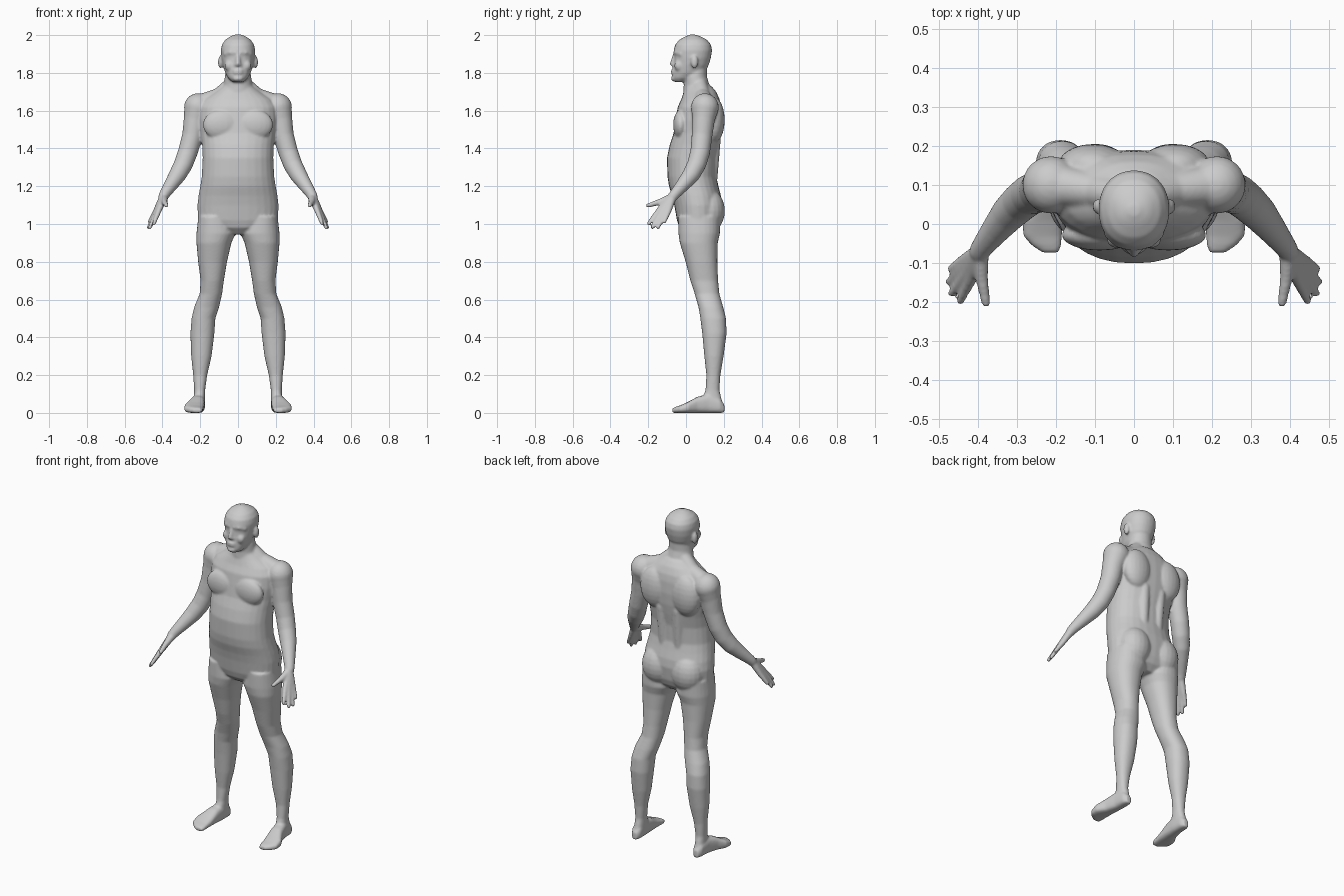
import bpy, bmesh, math
from mathutils import Vector, Matrix

bm = bmesh.new()
SIDES = 28


def loft(sections, power=2.0):
    """Closed skin over sections of (centre, half-axis u, half-axis v)."""
    rings = []
    for c, u, v in sections:
        ring = []
        for i in range(SIDES):
            a = 2 * math.pi * i / SIDES
            p, q = (math.copysign(abs(t) ** (2 / power), t) for t in (math.cos(a), math.sin(a)))
            ring.append(bm.verts.new(Vector(c) + Vector(u) * p + Vector(v) * q))
        rings.append(ring)
    for a, b in zip(rings, rings[1:]):
        for i in range(SIDES):
            j = (i + 1) % SIDES
            bm.faces.new((a[i], a[j], b[j], b[i]))
    bm.faces.new(rings[0])
    bm.faces.new(rings[-1])


def upright(rows, power=2.0):
    """Rows of z, x min, x max, y front, y back."""
    loft([(((a + b) / 2, (f + k) / 2, z), ((b - a) / 2, 0, 0), (0, (k - f) / 2, 0))
          for z, a, b, f, k in rows], power)


def central(rows, power=2.0):
    """Rows of z, half width, y front, y back."""
    upright([(z, -w, w, f, k) for z, w, f, k in rows], power)


def blob(centre, radii):
    m = Matrix.Translation(centre) @ Matrix.Diagonal((*radii, 1))
    bmesh.ops.create_uvsphere(bm, u_segments=20, v_segments=12, radius=1, matrix=m)


def tube(points):
    """Round-ended limb through points of x, y, z, radius."""
    for p in points:
        blob(p[:3], (p[3],) * 3)
    for a, b in zip(points, points[1:]):
        pa, pb = Vector(a[:3]), Vector(b[:3])
        d = (pb - pa).normalized()
        u = d.orthogonal().normalized()
        v = d.cross(u)
        loft([(pa, u * a[3], v * a[3]), (pb, u * b[3], v * b[3])])


# --- Right-hand side parts, mirrored afterwards ---
# leg
upright([(1.04, .03, .210, -.040, .18), (.95, .012, .220, -.040, .180),
         (.90, .035, .220, -.033, .168), (.80, .058, .211, -.002, .166),
         (.70, .075, .198, .023, .170), (.63, .084, .203, .046, .177),
         (.56, .100, .232, .066, .197), (.50, .120, .246, .076, .212),
         (.42, .125, .252, .086, .215), (.30, .140, .248, .097, .199),
         (.20, .163, .237, .108, .182), (.12, .174, .232, .103, .177),
         (.06, .175, .234, .080, .192), (.01, .182, .232, .080, .192)], 2.2)
# foot, running from heel to toes: y, x min, x max, height
loft([(((a + b) / 2, y, h / 2), ((b - a) / 2, 0, 0), (0, 0, h / 2))
      for y, a, b, h in [(.203, .190, .222, .045), (.18, .177, .236, .075),
                         (.12, .174, .242, .10), (.06, .177, .258, .085),
                         (.01, .180, .285, .058), (-.03, .184, .284, .040),
                         (-.055, .186, .262, .032), (-.073, .192, .235, .024)]], 2.8)
# arm and shoulder
tube([(.212, .100, 1.618, .074), (.228, .092, 1.55, .060), (.240, .085, 1.47, .055),
      (.266, .075, 1.38, .052), (.290, .056, 1.315, .050), (.319, .028, 1.262, .046),
      (.350, -.010, 1.215, .038), (.386, -.056, 1.162, .029), (.395, -.070, 1.145, .027)])
# fingers, each running from the wrist through its knuckle so they merge into a palm
for knuckle, tip in [((.413, -.134, 1.085), (.445, -.198, 1.003)),
                     ((.426, -.124, 1.073), (.466, -.178, .982)),
                     ((.433, -.109, 1.066), (.473, -.148, .982)),
                     ((.434, -.092, 1.069), (.468, -.114, 1.012))]:
    tube([(.394, -.070, 1.147, .022), (*knuckle, .0155), (*tip, .0105)])
tube([(.393, -.075, 1.14, .022), (.390, -.135, 1.118, .017), (.379, -.203, 1.097, .0115)])
# chest, shoulder blade, back column, buttock
blob((.088, -.028, 1.525), (.098, .040, .080))
blob((.105, .150, 1.55), (.090, .055, .120))
tube([(.05, .135, 1.22, .030), (.055, .150, 1.45, .034)])
blob((.098, .120, 1.07), (.098, .086, .115))
# trapezius slope from neck to shoulder
tube([(.035, .070, 1.735, .042), (.10, .085, 1.675, .045), (.19, .098, 1.635, .054)])
# ear, brow ridge, cheek
blob((.093, .045, 1.857), (.013, .020, .034))
tube([(.012, -.056, 1.907, .012), (.040, -.049, 1.908, .012), (.066, -.026, 1.900, .012)])
blob((.045, -.036, 1.838), (.026, .026, .030))

# mirror all side parts
copy = bmesh.ops.duplicate(bm, geom=bm.verts[:] + bm.edges[:] + bm.faces[:])["geom"]
for item in copy:
    if isinstance(item, bmesh.types.BMVert):
        item.co.x *= -1

# --- Central parts ---
# torso
central([(.945, .07, .00, .13), (.98, .17, -.035, .165), (1.02, .212, -.048, .180),
         (1.10, .215, -.062, .190), (1.15, .209, -.074, .185), (1.20, .200, -.090, .172),
         (1.25, .192, -.098, .161), (1.35, .187, -.101, .164), (1.42, .190, -.086, .177),
         (1.48, .198, -.066, .186), (1.55, .208, -.056, .190), (1.62, .205, -.044, .186),
         (1.66, .180, -.025, .178), (1.70, .120, -.012, .160), (1.73, .080, -.005, .135)], 2.2)
# neck
central([(1.84, .060, .010, .112), (1.78, .070, -.015, .111),
         (1.74, .075, -.012, .123), (1.67, .100, -.015, .160)])
# head
central([(1.752, .030, -.060, -.005), (1.772, .052, -.074, .050), (1.80, .068, -.071, .095),
         (1.84, .080, -.066, .120), (1.88, .088, -.062, .132), (1.92, .091, -.065, .138),
         (1.95, .085, -.057, .132), (1.975, .068, -.036, .112), (1.993, .042, -.004, .078),
         (2.003, .014, .022, .048)], 2.15)
# nose, lips, chin
tube([(0, -.060, 1.895, .010), (0, -.072, 1.848, .014)])
blob((0, -.066, 1.842), (.022, .014, .010))
for z in (1.812, 1.799):
    blob((0, -.068, z), (.026, .012, .007))
blob((0, -.062, 1.770), (.028, .017, .016))

bmesh.ops.recalc_face_normals(bm, faces=bm.faces[:])
mesh = bpy.data.meshes.new("body")
bm.to_mesh(mesh)
bm.free()
body = bpy.data.objects.new("body", mesh)
bpy.context.collection.objects.link(body)

# fuse the parts into one smooth skin
fuse = body.modifiers.new("fuse", "REMESH")
fuse.mode = "VOXEL"
fuse.voxel_size = 0.0065
fuse.use_smooth_shade = True
soften = body.modifiers.new("soften", "SMOOTH")
soften.factor = 0.5
soften.iterations = 6

grey = bpy.data.materials.new("plain grey")
grey.diffuse_color = (0.6, 0.6, 0.6, 1)
mesh.materials.append(grey)
